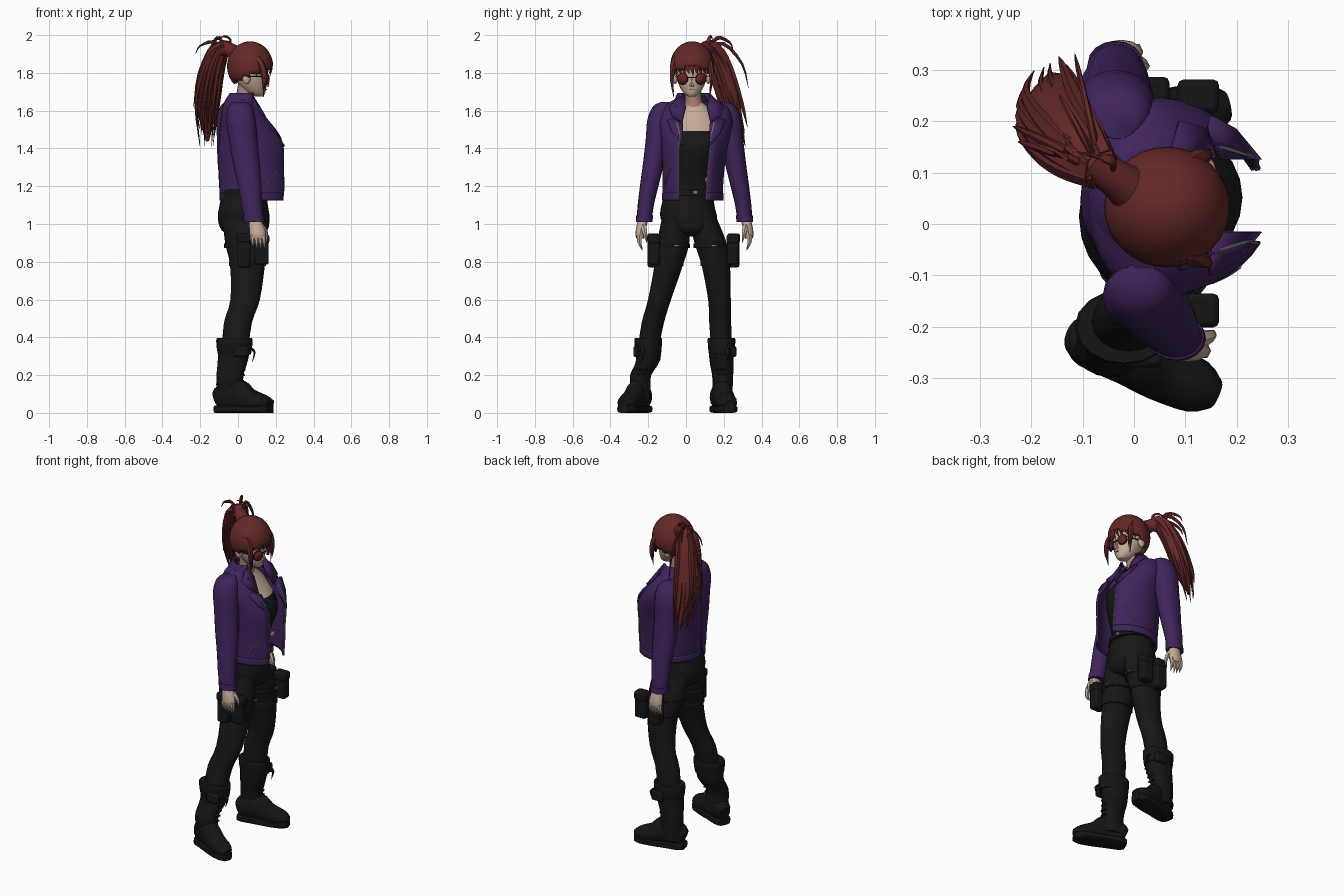
import bpy, bmesh, math, random
from mathutils import Vector

random.seed(4)
if "Cube" in bpy.data.objects:
    bpy.data.objects.remove(bpy.data.objects["Cube"], do_unlink=True)


def material(name, r, g, b):
    mat = bpy.data.materials.new(name)
    mat.use_nodes = True
    mat.diffuse_color = (r, g, b, 1)
    shader = mat.node_tree.nodes["Principled BSDF"]
    shader.inputs["Base Color"].default_value = (r, g, b, 1)
    shader.inputs["Roughness"].default_value = .8
    return mat


SKIN = material("warm skin", .56, .41, .32)
FLUSH = material("flushed skin", .45, .22, .19)
HAIR = material("dark red hair", .13, .021, .021)
PURPLE = material("purple leather", .05, .0175, .105)
CLOTH = material("black cloth", .0085, .0085, .0085)
LEATHER = material("black leather", .0075, .0075, .008)
METAL = material("grey metal", .2, .19, .2)
LENS = material("red lens", .13, .018, .02)


def finish(name, bm, *mats, thickness=0, bevel=0):
    bmesh.ops.recalc_face_normals(bm, faces=bm.faces[:])
    mesh = bpy.data.meshes.new(name)
    bm.to_mesh(mesh)
    bm.free()
    for mat in mats:
        mesh.materials.append(mat)
    obj = bpy.data.objects.new(name, mesh)
    bpy.context.scene.collection.objects.link(obj)
    if thickness:
        mod = obj.modifiers.new("thickness", 'SOLIDIFY')
        mod.thickness, mod.offset = thickness, 0
    if bevel:
        mod = obj.modifiers.new("bevel", 'BEVEL')
        mod.width, mod.segments = bevel, 2
    bpy.ops.object.select_all(action='DESELECT')
    obj.select_set(True)
    bpy.context.view_layer.objects.active = obj
    bpy.ops.object.shade_smooth_by_angle(angle=math.radians(40))


def blend(rings, steps=3):
    """Catmull-Rom interpolation between section tuples."""
    out = []
    for i in range(len(rings) - 1):
        a, b, c = rings[max(i - 1, 0)], rings[i], rings[i + 1]
        d = rings[min(i + 2, len(rings) - 1)]
        for s in range(steps):
            t = s / steps
            out.append([q + t / 2 * (r - p + t * (2*p - 5*q + 4*r - w + t * (3*q - p - 3*r + w)))
                        for p, q, r, w in zip(a, b, c, d)])
    return out + [list(rings[-1])]


def loft(name, rings, *mats, sides=16, flat=True, ref=(1, 0, 0), square=1, thickness=0, split=None):
    """Skin sections (x, y, z, radius, radius[, front opening in degrees])."""
    rings, ref = blend(rings), Vector(ref)
    shell = len(rings[0]) > 5
    bm, loops = bmesh.new(), []
    for i, ring in enumerate(rings):
        tangent = Vector(rings[min(i + 1, len(rings) - 1)][:3]) - Vector(rings[max(i - 1, 0)][:3])
        tangent = Vector((0, 0, 1)) if flat else tangent.normalized()
        u = (ref - tangent * ref.dot(tangent)).normalized()
        v = tangent.cross(u)
        gap = math.radians(ring[5]) if shell else 0
        loop = []
        for k in range(sides + shell):
            ang = gap + (math.tau - 2 * gap) * k / sides
            c, s = math.cos(ang), math.sin(ang)
            c, s = math.copysign(abs(c) ** square, c), math.copysign(abs(s) ** square, s)
            loop.append(bm.verts.new(Vector(ring[:3]) + u * c * ring[3] + v * s * ring[4]))
        loops.append(loop)
    for low, high in zip(loops, loops[1:]):
        for k in range(sides):
            n = (k + 1) % len(low)
            bm.faces.new((low[k], low[n], high[n], high[k]))
    if not shell:
        bm.faces.new(loops[0])
        bm.faces.new(loops[-1])
    if split:
        for face in bm.faces:
            face.material_index = int(face.calc_center_median().z > split)
    finish(name, bm, *mats, thickness=thickness)


def strand(name, points, mat, width, depth=.5, sides=6):
    """Tapering lock that follows a few points."""
    last = len(points) - 1
    rings = [(*p, width * depth * (1 - (i / last) ** 2) + .001, width * (1 - (i / last) ** 2) + .001)
             for i, p in enumerate(points)]
    loft(name, rings, mat, sides=sides, flat=False)


def plate(name, points, mat, thickness=.008):
    bm = bmesh.new()
    bm.faces.new([bm.verts.new(p) for p in points])
    finish(name, bm, mat, thickness=thickness)


def box(name, centre, size, mat, bevel=.012):
    bm = bmesh.new()
    bmesh.ops.create_cube(bm, size=1)
    for vert in bm.verts:
        vert.co = Vector(centre) + vert.co * Vector(size)
    finish(name, bm, mat, bevel=bevel)


def ball(name, centre, radii, mat, keep=None, thickness=0):
    bm = bmesh.new()
    bmesh.ops.create_uvsphere(bm, u_segments=32, v_segments=20, radius=1)
    for vert in bm.verts:
        vert.co = Vector(centre) + vert.co * Vector(radii)
    if keep:
        bmesh.ops.delete(bm, geom=[v for v in bm.verts if not keep(v.co)], context='VERTS')
    finish(name, bm, mat, thickness=thickness)


# Torso with neckline, neck, trousers seat and belt
loft("torso", [(.03, .02, 1.1, .11, .125), (.04, .03, 1.22, .11, .12), (.063, .05, 1.38, .145, .135),
               (.063, .05, 1.46, .13, .14), (.03, .05, 1.56, .085, .12), (.02, .045, 1.62, .055, .07),
               (.025, .042, 1.65, .038, .038)], CLOTH, SKIN, sides=24, split=1.49)
loft("neck", [(.022, .043, 1.61, .055, .055), (.03, .04, 1.66, .044, .044), (.045, .035, 1.75, .043, .043)], FLUSH)
loft("trouser_seat", [(.04, .035, .935, .06, .05), (.035, .028, .965, .12, .12), (.03, .015, 1.03, .137, .15),
                      (.03, .01, 1.1, .128, .14), (.035, .02, 1.19, .112, .125)], CLOTH, sides=24)
loft("belt", [(.035, .02, 1.15, .128, .138), (.035, .02, 1.185, .122, .134)], LEATHER, sides=24)
box("belt_buckle", (.16, .05, 1.168), (.01, .025, .02), METAL, .003)
plate("waist_tag", [(.157, .1, 1.22), (.152, .14, 1.22), (.152, .14, 1.245), (.157, .1, 1.245)], FLUSH)

# Open jacket, collar, lapels and zips
coat = [(.083, .035, 1.13, .17, .153, 28), (.083, .036, 1.2, .177, .155, 28), (.08, .04, 1.3, .178, .159, 29),
        (.08, .045, 1.4, .178, .169, 29), (.07, .05, 1.47, .164, .18, 28), (.048, .05, 1.54, .135, .19, 32),
        (.024, .048, 1.61, .103, .172, 40), (.018, .045, 1.642, .082, .125, 48), (.02, .045, 1.665, .068, .08, 55)]
loft("jacket_body", coat, PURPLE, sides=32, thickness=.012)
loft("jacket_hem_band", [(x, y, z, a + .004, b + .004, o) for x, y, z, a, b, o in
                         ((*coat[0][:2], 1.125, *coat[0][3:]), (*coat[0][:2], 1.165, *coat[0][3:]))],
     PURPLE, sides=32, thickness=.012)
loft("jacket_collar", [(.02, .045, 1.6, .1, .14, 50), (.024, .045, 1.64, .094, .11, 50),
                       (.03, .04, 1.69, .068, .08, 45)], PURPLE, sides=24, thickness=.012)
for side, label in ((-1, "right"), (1, "left")):
    def at(x, dy, z):
        return (x, .055 + side * dy, z)
    plate(label + "_lapel", [at(.245, .07, 1.41), at(.195, .13, 1.49), at(.15, .155, 1.55),
                             at(.145, .12, 1.56), at(.17, .07, 1.53)], PURPLE, .01)
    plate(label + "_collar_flap", [at(.155, .075, 1.535), at(.14, .13, 1.575), at(.09, .145, 1.62),
                                   at(.07, .07, 1.69), at(.11, .055, 1.62)], PURPLE, .01)
    edge = []
    for x, y, z, a, b, o in coat[:6]:
        o = math.radians(o)
        edge.append((x + a * math.cos(o) + .004, y + side * b * math.sin(o), z, .003, .004))
    loft(label + "_front_zip", edge, METAL, sides=6)
    slant = [(math.radians(a), z) for a, z in ((68, 1.2), (58, 1.245), (48, 1.29))]
    loft(label + "_pocket_zip", [(.082 + .184 * math.cos(a), .038 + side * .163 * math.sin(a), z, .004, .004)
                                 for a, z in slant], METAL, sides=6)

# Sleeves, hands and fingers; the arms swing apart toward the wrists
for side, label in ((-1, "right"), (1, "left")):
    def arm(x, dy, z):
        swing = max(0, 1.6 - z)
        return (x - .01 - side * (.022 + .066 * swing), .045 + side * dy, z)
    sleeve = [(0, .15, 1.645, .035, .03), (0, .17, 1.622, .062, .05), (0, .186, 1.55, .077, .064),
              (.005, .196, 1.45, .075, .062), (.014, .217, 1.32, .071, .056), (.024, .24, 1.2, .062, .049),
              (.028, .258, 1.1, .055, .043), (.035, .267, 1.015, .05, .04)]
    loft(label + "_sleeve", [(*arm(*s[:3]), *s[3:]) for s in sleeve], PURPLE)
    loft(label + "_cuff", [(*arm(.033, .264, 1.045), .055, .045), (*arm(.035, .267, 1.01), .054, .044)], PURPLE)
    loft(label + "_hand", [(*arm(.04, .27, 1.03), .03, .026), (*arm(.045, .28, .99), .038, .027),
                           (*arm(.05, .288, .945), .043, .025), (*arm(.05, .288, .922), .038, .019)], SKIN, sides=12)
    for k in range(4):
        x = .02 + .02 * k
        strand(label + "_finger", [arm(x, .29, .94), arm(x, .292, .905), arm(x, .276, .86 + .006 * abs(k - 2))],
               SKIN, .015, .85)
    strand(label + "_thumb", [arm(.07, .27, .99), arm(.094, .262, .95), arm(.094, .252, .9)], SKIN, .016, .9)

# Legs, boots and thigh gear
legs = {"right": ([(.03, -.052, 1.05, .115, .072), (.042, -.068, .9, .11, .085), (.05, -.092, .78, .092, .075),
                   (.038, -.14, .6, .078, .061), (0, -.175, .48, .074, .059), (-.015, -.2, .34, .07, .055)],
                  (-.045, -.24, .2), (-.115, -.215), -23),
        "left": ([(.03, .082, 1.05, .115, .072), (.042, .13, .9, .11, .085), (.05, .158, .78, .092, .075),
                  (.038, .177, .6, .078, .06), (0, .181, .48, .074, .058), (-.015, .188, .34, .07, .055)],
                 (-.04, .194, .2), (-.11, .168), 12)}
for label, (leg, ankle, heel, turn) in legs.items():
    side = -1 if label == "right" else 1
    loft(label + "_leg", leg, CLOTH)
    top = Vector(leg[-1][:3])
    ax, ay, az = ankle
    loft(label + "_boot_shaft", [(ax + .005, ay, .06, .072, .052), (ax, ay, .13, .07, .053), (*ankle, .069, .056),
                                 (*(top - Vector((.012, 0, .06))), .08, .064), (*(top + Vector((0, 0, .055))), .09, .069)],
         LEATHER)
    loft(label + "_boot_cuff", [(*(top + Vector((-.004, 0, dz))), r, r * .76) for dz, r in
                                ((-.03, .087), (0, .093), (.05, .096), (.055, .083))], LEATHER)
    # Foot and sole run from heel to toe
    aim = Vector((math.cos(math.radians(turn)), math.sin(math.radians(turn)), 0))
    foot = [(0, .07, .045, .034), (.03, .08, .07, .05), (.11, .095, .085, .052), (.18, .068, .06, .056),
            (.26, .053, .041, .05), (.3, .045, .022, .025)]
    start = Vector((*heel, 0))
    loft(label + "_boot_foot", [(*(start + aim * t + Vector((0, 0, z))), rz, ry) for t, z, rz, ry in foot],
         LEATHER, flat=False, ref=(0, 0, 1))
    loft(label + "_boot_sole", [(*(start + aim * t + Vector((0, 0, .02))), .02, ry + .002)
                                for t, z, rz, ry in foot], LEATHER, flat=False, ref=(0, 0, 1), square=.5)
    for k in range(5):
        box(label + "_boot_lace", (ax + .066 + .004 * k, ay - side * .006 * k, .17 + .03 * k), (.012, .045, .01), CLOTH, .003)
    knot = top + Vector((.085, side * .03, 0))
    strand(label + "_boot_loop", [knot, knot + Vector((.018, 0, -.02)), knot + Vector((.005, 0, -.07))], LEATHER, .012)
    box(label + "_boot_pouch", top + Vector((.03, side * .064, -.015)), (.08, .03, .06), LEATHER)
    # Thigh straps, holster and pouch
    for z, row in ((.885, 1), (.79, 2)):
        x, y, _, a, b = leg[row]
        loft(label + "_thigh_strap", [(x, y, z - .012, a + .005, b + .005), (x, y, z + .012, a + .005, b + .005)], LEATHER)
    x, y, _, a, b = leg[1]
    box(label + "_strap_buckle", (x + a + .004, y + .02, .885), (.01, .03, .008), METAL, .002)
    out = -.172 if side < 0 else .252
    box(label + "_holster", (.03, out, .86), (.072, .062, .18), LEATHER)
    box(label + "_holster_flap", (.03, out, .925), (.078, .068, .05), LEATHER)
    box(label + "_pouch", (.125, out - side * .004, .86), (.075, .06, .15), LEATHER)
    box(label + "_pouch_lid", (.125, out - side * .004, .92), (.081, .066, .05), LEATHER)

# Head and face
loft("head", [(.112, .03, 1.675, .02, .018), (.098, .03, 1.69, .045, .04), (.08, .03, 1.73, .07, .065),
              (.068, .03, 1.79, .086, .082), (.062, .03, 1.87, .088, .085), (.06, .03, 1.93, .05, .05)], SKIN, sides=24)
strand("nose", [(.152, .03, 1.73), (.157, .03, 1.745), (.145, .03, 1.785)], SKIN, .012, .8)
plate("mouth", [(.15, .018, 1.713), (.15, .03, 1.71), (.15, .042, 1.713), (.15, .03, 1.716)], FLUSH, .006)
for side, label in ((-1, "right"), (1, "left")):
    ball(label + "_ear", (.045, .03 + side * .088, 1.775), (.022, .014, .034), SKIN)
    # Round tinted glasses
    centre, tilt = Vector((.15, .03 + side * .049, 1.768)), side * .4
    for part, radius, mat, push in (("lens", .028, LENS, .005), ("frame", .031, LEATHER, 0)):
        plate(label + "_glasses_" + part,
              [centre + Vector((math.cos(tilt) * push - math.sin(tilt) * math.cos(a) * radius,
                                math.cos(tilt) * math.cos(a) * radius, math.sin(a) * radius))
               for a in (math.tau * k / 20 for k in range(20))], mat, .006)
    box(label + "_glasses_arm", (.095, .03 + side * .086, 1.78), (.1, .004, .006), LEATHER, .001)
box("glasses_bridge", (.16, .03, 1.775), (.006, .04, .006), LEATHER, .001)

# Hair cap, fringe and side locks
ball("hair_cap", (.064, .033, 1.835), (.113, .108, .123), HAIR,
     keep=lambda p: p.z > 1.745 + .42 * max(0, p.x), thickness=.018)
for k in range(-4, 5):
    y, back = .032 + .022 * k, .0045 * k * k
    strand("fringe_lock", [(.158 - back, y, 1.885), (.174 - back, y, 1.85), (.177 - back, y, 1.82),
                           (.168 - back, y + .008, 1.78 + .014 * (k % 2))], HAIR, .019, .4)
for side in (-1, 1):
    for x, low in ((.125, 1.67), (.135, 1.7)):
        strand("side_lock", [(x - .03, .03 + side * .085, 1.88), (x, .03 + side * .1, 1.83),
                             (x + .01, .03 + side * .105, 1.76), (x + .01, .03 + side * .095, low)], HAIR, .017, .8)

# Ponytail fanned across its width, with loose locks and flyaways
loft("ponytail_base", [(-.01, .07, 1.9, .045, .045), (-.045, .095, 1.925, .036, .036), (-.08, .12, 1.93, .045, .045)],
     HAIR, flat=False, ref=(0, 0, 1))
tail = [(-.065, .11, 1.95), (-.1, .145, 1.91), (-.135, .187, 1.8), (-.16, .237, 1.63), (-.162, .287, 1.44)]
loft("ponytail_core", [(*p, a, b) for p, a, b in zip(tail, (.03, .052, .066, .066, .01), (.025, .045, .048, .04, .008))],
     HAIR, flat=False, ref=(.8, .6, 0))
for k in range(16):
    ang = math.tau * k / 16
    reach = random.uniform(.7, 1.08)
    swing = (Vector((.8, .6, 0)) * math.cos(ang) * .074 + Vector((-.6, .8, 0)) * math.sin(ang) * .044) * reach
    points = [Vector(p) + swing * f for p, f in zip(tail, (.35, .7, .92, 1.02, .65))]
    points[-1].z += random.uniform(-.04, .1)
    strand("ponytail_lock", points, HAIR, random.uniform(.018, .028), .7)
for dx, dy, up, low in ((-.16, .05, 1.965, 1.9), (-.17, .08, 1.95, 1.62), (-.05, .22, 1.955, 1.72),
                        (-.08, .14, 1.985, 1.92), (-.15, .12, 1.94, 1.52)):
    root = Vector((-.065, .11, 1.92))
    strand("flyaway", [root, root + Vector((dx * .4, dy * .4, up - root.z)),
                       Vector((root.x + dx * .85, root.y + dy * .85, (up + low) / 2 + .01)),
                       Vector((root.x + dx, root.y + dy, low))], HAIR, .012, .6)
strand("top_tuft", [(-.05, .1, 1.93), (-.04, .12, 1.975), (-.07, .13, 1.993), (-.11, .14, 1.98)], HAIR, .012, .5)
